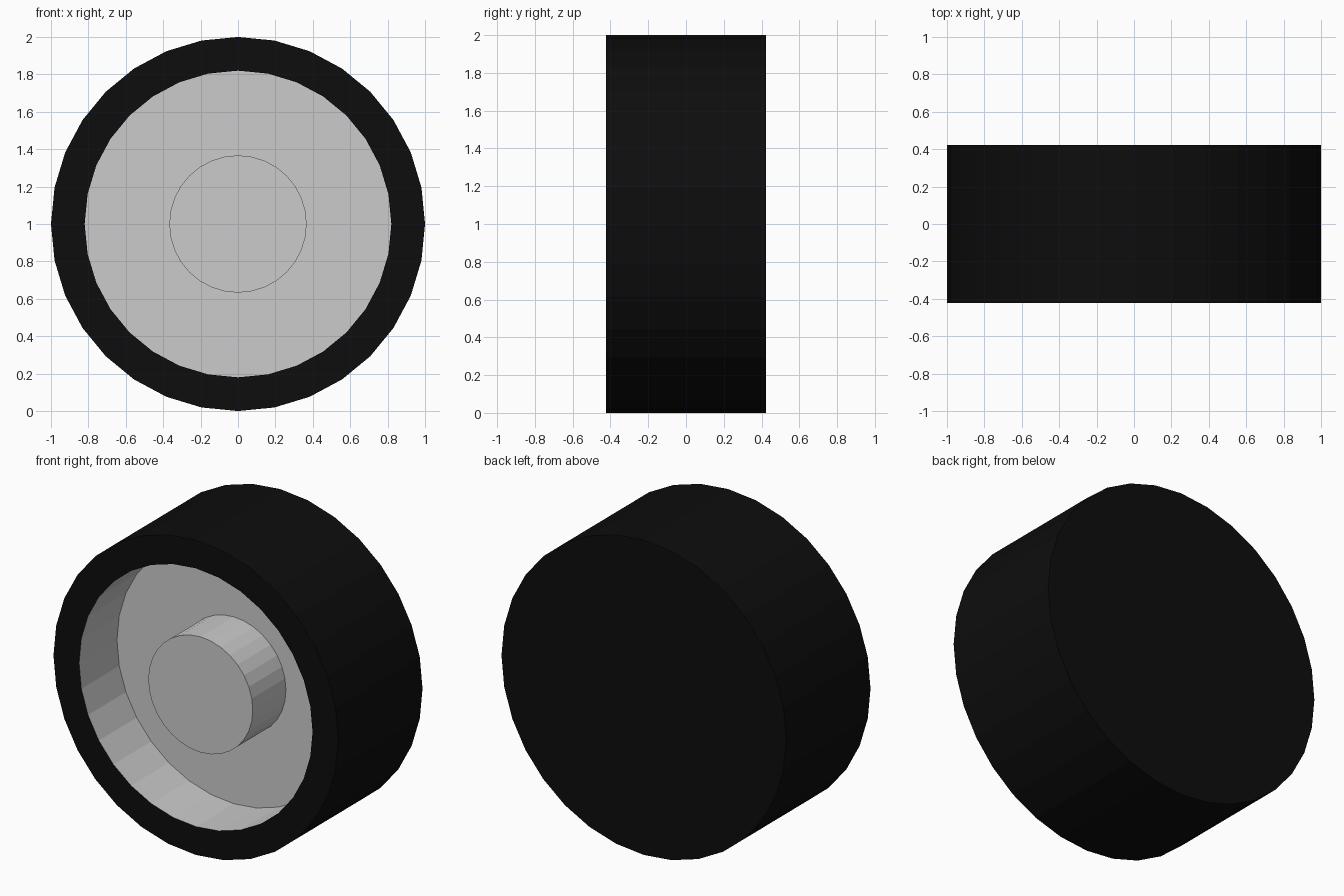
import bpy, bmesh, math

if "Cube" in bpy.data.objects:
    bpy.data.objects.remove(bpy.data.objects["Cube"])

SIDES = 32
HALF = 0.423      # half the wheel width
FLOOR = -0.043    # depth of the rim floor
HUB_FRONT = -0.376

def material(name, value):
    m = bpy.data.materials.new(name)
    m.diffuse_color = (value, value, value, 1)
    m.use_nodes = True
    m.node_tree.nodes["Principled BSDF"].inputs["Base Color"].default_value = m.diffuse_color
    return m

def lathe(name, profile, mat, cap_first=False, cap_last=False):
    """Revolve (radius, y) points around the wheel axle at z = 1."""
    bm = bmesh.new()
    rings = []
    for r, y in profile:
        rings.append([bm.verts.new((r * math.sin(2 * math.pi * i / SIDES), y,
                                    1 + r * math.cos(2 * math.pi * i / SIDES)))
                      for i in range(SIDES)])
    for a, b in zip(rings, rings[1:]):
        for i in range(SIDES):
            j = (i + 1) % SIDES
            bm.faces.new((a[i], b[i], b[j], a[j]))
    if cap_first:
        bm.faces.new(rings[0])
    if cap_last:
        bm.faces.new(rings[-1][::-1])
    me = bpy.data.meshes.new(name)
    bm.to_mesh(me)
    bm.free()
    me.materials.append(mat)
    ob = bpy.data.objects.new(name, me)
    bpy.context.collection.objects.link(ob)
    return ob

rubber = material("black rubber", 0.004)
metal = material("light grey metal", 0.6)

# tyre: front ring, tread and closed back
lathe("tyre", [(0.82, -HALF), (1.0, -HALF), (1.0, HALF)], rubber, cap_last=True)

# rim: hub face, hub side, recessed floor and inner wall
lathe("rim", [(0.367, HUB_FRONT), (0.367, FLOOR), (0.82, FLOOR), (0.82, -HALF)],
      metal, cap_first=True)
